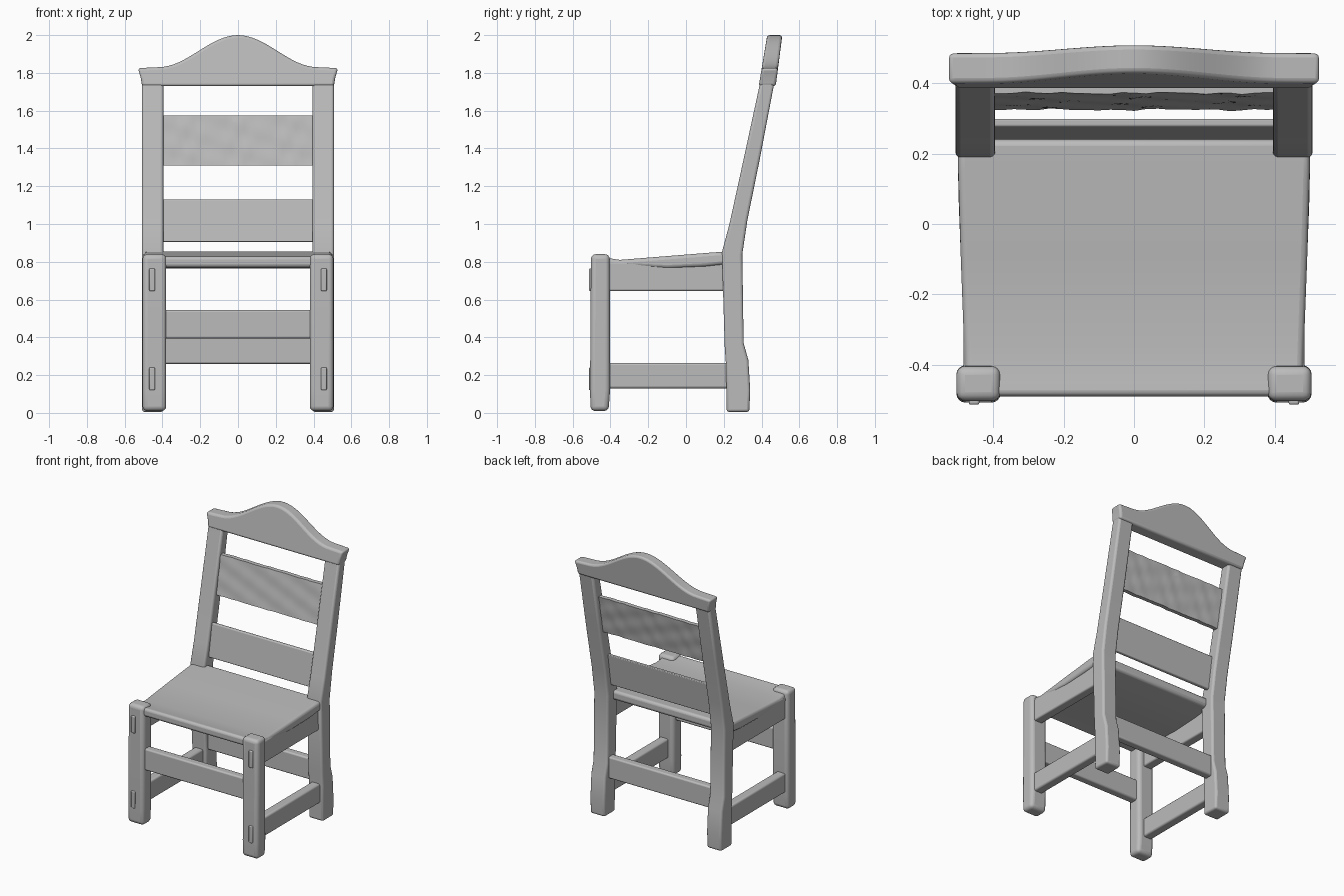
import bpy, bmesh, math
from mathutils import Vector

cube = bpy.data.objects.get("Cube")
if cube:
    bpy.data.objects.remove(cube)

GREY = (0.5, 0.5, 0.5, 1)
mat = bpy.data.materials.new("plain grey")
mat.use_nodes = True
mat.diffuse_color = GREY
mat.node_tree.nodes["Principled BSDF"].inputs["Base Color"].default_value = GREY


def finish(bm, name, bevel, segments=3):
    bmesh.ops.recalc_face_normals(bm, faces=bm.faces)
    mesh = bpy.data.meshes.new(name)
    bm.to_mesh(mesh)
    bm.free()
    mesh.materials.append(mat)
    obj = bpy.data.objects.new(name, mesh)
    bpy.context.collection.objects.link(obj)
    if bevel:
        mod = obj.modifiers.new("soft edges", "BEVEL")
        mod.width, mod.segments = bevel, segments
        mod.limit_method, mod.angle_limit = "ANGLE", math.radians(40)
    bpy.ops.object.select_all(action="DESELECT")
    obj.select_set(True)
    bpy.context.view_layer.objects.active = obj
    bpy.ops.object.shade_smooth_by_angle(angle=math.radians(40))
    return obj


def prism(profile, x0, x1):
    """Side outline (y, z) extruded across x."""
    bm = bmesh.new()
    face = bm.faces.new([bm.verts.new((x0, y, z)) for y, z in profile])
    moved = bmesh.ops.extrude_face_region(bm, geom=[face])["geom"]
    verts = [v for v in moved if isinstance(v, bmesh.types.BMVert)]
    bmesh.ops.translate(bm, vec=(x1 - x0, 0, 0), verts=verts)
    return bm


def block(name, x, y, z, bevel):
    bm = prism([(y[0], z[0]), (y[1], z[0]), (y[1], z[1]), (y[0], z[1])], *x)
    return finish(bm, name, bevel)


# Rear posts: straight foot, narrow waist, raked upper part
post = [(0.215, 0.005), (0.335, 0.005), (0.34, 0.12), (0.33, 0.28), (0.305, 0.37),
        (0.298, 0.84), (0.325, 1.02), (0.39, 1.34), (0.47, 1.76), (0.395, 1.76),
        (0.30, 1.32), (0.23, 1.0), (0.19, 0.85), (0.205, 0.35), (0.212, 0.25)]

for side, s in (("left", 1), ("right", -1)):
    bm = prism(post, s * 0.395, s * 0.508)
    finish(bm, side + "_rear_post", 0.014)

    # Front legs with a slightly narrowed rounded end
    leg = [(-0.505, 0.01), (-0.41, 0.01), (-0.402, 0.12), (-0.404, 0.84),
           (-0.503, 0.84), (-0.508, 0.12)]
    finish(prism(leg, s * 0.38, s * 0.505), side + "_front_leg", 0.025, 4)

    # Side rails under the seat and low side stretchers
    rail = (s * 0.42, s * 0.485)
    block(side + "_seat_rail", rail, (-0.43, 0.23), (0.645, 0.80), 0.01)
    block(side + "_side_stretcher", rail, (-0.43, 0.25), (0.13, 0.265), 0.012)

    # Low joint pegs on the leg fronts
    for level, z in (("lower", 0.18), ("upper", 0.705)):
        block(side + "_" + level + "_peg", (s * 0.44, s * 0.47), (-0.514, -0.49),
              (z - 0.06, z + 0.06), 0.006)

# Seat: thin board, slightly lower and narrower at the front
seat = [(-0.49, 0.77), (-0.3, 0.775), (-0.1, 0.765), (0.1, 0.775), (0.24, 0.79),
        (0.24, 0.855), (0.15, 0.85), (-0.1, 0.83), (-0.35, 0.81), (-0.45, 0.825),
        (-0.49, 0.83)]
bm = prism(seat, -0.5, 0.5)
for v in bm.verts:
    v.co.x *= 0.955 + 0.045 * min(1, (v.co.y + 0.5) / 0.6)
finish(bm, "seat", 0.018)

# Front and back stretchers
block("front_stretcher", (-0.4, 0.4), (-0.485, -0.43), (0.395, 0.545), 0.01)
block("back_stretcher", (-0.42, 0.42), (0.235, 0.29), (0.26, 0.41), 0.01)

# Lower back slat
low = [(0.24, 0.905), (0.265, 0.905), (0.3, 1.13), (0.277, 1.13)]
finish(prism(low, -0.41, 0.41), "lower_back_slat", 0.006)

# Upper back slat: roughly worked surface with a small hole
high = [(0.325, 1.31), (0.352, 1.31), (0.402, 1.575), (0.372, 1.575)]
bm = prism(high, -0.41, 0.41)
bmesh.ops.subdivide_edges(bm, edges=bm.edges[:], cuts=23, use_grid_fill=True)
for v in bm.verts:
    x, z = v.co.x, v.co.z
    v.co.y += 0.003 * math.sin(31 * x + 9 * z) * math.sin(40 * z - 13 * x)
    v.co.y += 0.0015 * math.sin(67 * x - 30 * z)
upper_slat = finish(bm, "upper_back_slat", 0)

bm = bmesh.new()
bmesh.ops.create_cone(bm, cap_ends=True, segments=12, radius1=0.012, radius2=0.012, depth=0.3)
for v in bm.verts:
    v.co = Vector((v.co.x - 0.02, v.co.z + 0.37, v.co.y + 1.553))
cutter = finish(bm, "slat_hole_cutter", 0)
cutter.hide_render = True
cutter.hide_set(True)
cutter.display_type = "WIRE"
hole = upper_slat.modifiers.new("hole", "BOOLEAN")
hole.operation, hole.object = "DIFFERENCE", cutter

# Crest rail: arched top with flared ends, leaning back
N = 40
outline = [(-0.508, 1.73), (0.508, 1.73), (0.515, 1.775)]
for i in range(N + 1):
    x = 0.53 * (1 - 2 * i / N)
    t = min(1, abs(x) / 0.42)
    arch = 0.5 + 0.5 * math.cos(math.pi * t)
    outline.append((x, 1.825 + 0.165 * arch + 0.025 * (1 - abs(x) / 0.53) - 0.015 * (1 - t)))
outline.append((-0.515, 1.775))
bm = bmesh.new()
front = bm.faces.new([bm.verts.new((x, 0, z)) for x, z in outline])
back = bmesh.ops.extrude_face_region(bm, geom=[front])["geom"]
back = {v for v in back if isinstance(v, bmesh.types.BMVert)}
for v in bm.verts:
    rise = (v.co.z - 1.73) / 0.27
    v.co.y = 0.475 + 0.035 * rise if v in back else 0.385 + 0.045 * rise
finish(bm, "crest_rail", 0.014)
